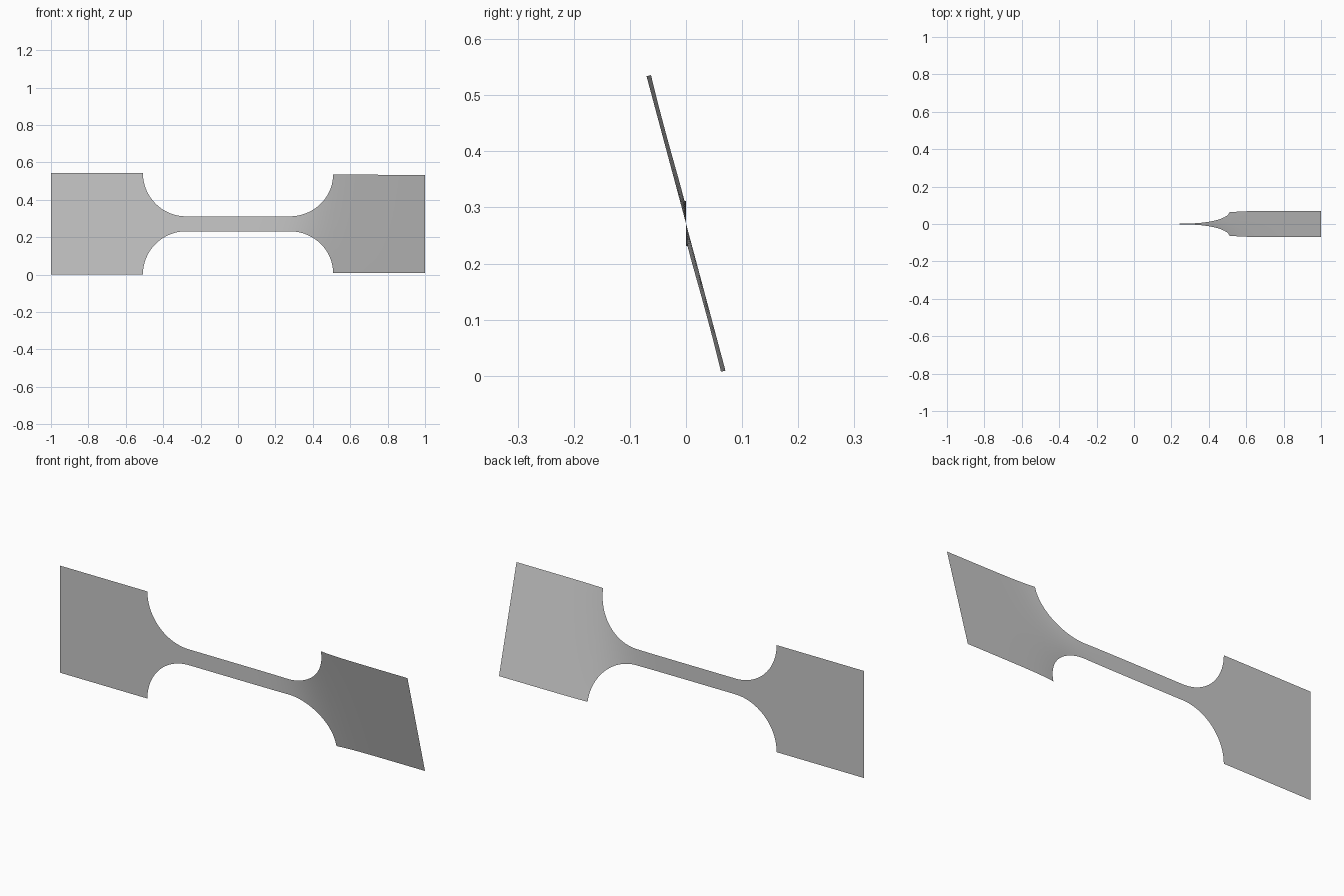
import bpy
import bmesh
from math import sin, cos, pi, exp, radians

cube = bpy.data.objects.get("Cube")
if cube:
    bpy.data.objects.remove(cube, do_unlink=True)

HALF_H = 0.2715      # half height of the grip plates
NECK = 0.04          # half height of the slim gauge section
RADIUS = HALF_H - NECK
ARC_X = 0.277        # where the fillet meets the gauge section
ROWS = 12

grey = bpy.data.materials.new("plain grey")
grey.use_nodes = True
colour = (0.58, 0.58, 0.58, 1)
grey.diffuse_color = colour
grey.node_tree.nodes["Principled BSDF"].inputs["Base Color"].default_value = colour


def twist(x):
    """Angle of the sheet about its long axis; only the +x end is turned."""
    return radians(15) / (1 + exp((0.372 - x) / 0.067))


# Half outline as (x, half height): gauge, rounded fillet, grip plate
half = [(ARC_X * i / 16, NECK) for i in range(1, 17)]
for i in range(1, 29):
    a = pi / 2 * i / 28
    half.append((ARC_X + RADIUS * sin(a), HALF_H - RADIUS * cos(a)))
edge_x = half[-1][0]
half += [(edge_x + (1 - edge_x) * i / 16, HALF_H) for i in range(1, 17)]
outline = [(-x, h) for x, h in reversed(half)] + [(0, NECK)] + half

# Thin sheet: one column of points per outline station, turned by the twist
bm = bmesh.new()
columns = []
for x, h in outline:
    a = twist(x)
    spread = [h * (2 * r / ROWS - 1) for r in range(ROWS + 1)]
    columns.append([bm.verts.new((x, -s * sin(a), HALF_H + s * cos(a))) for s in spread])
for left, right in zip(columns, columns[1:]):
    for r in range(ROWS):
        bm.faces.new((left[r], right[r], right[r + 1], left[r + 1]))
for face in bm.faces:
    face.smooth = True

mesh = bpy.data.meshes.new("twisted_sheet")
bm.to_mesh(mesh)
bm.free()
mesh.materials.append(grey)
sheet = bpy.data.objects.new("twisted_sheet", mesh)
bpy.context.collection.objects.link(sheet)
